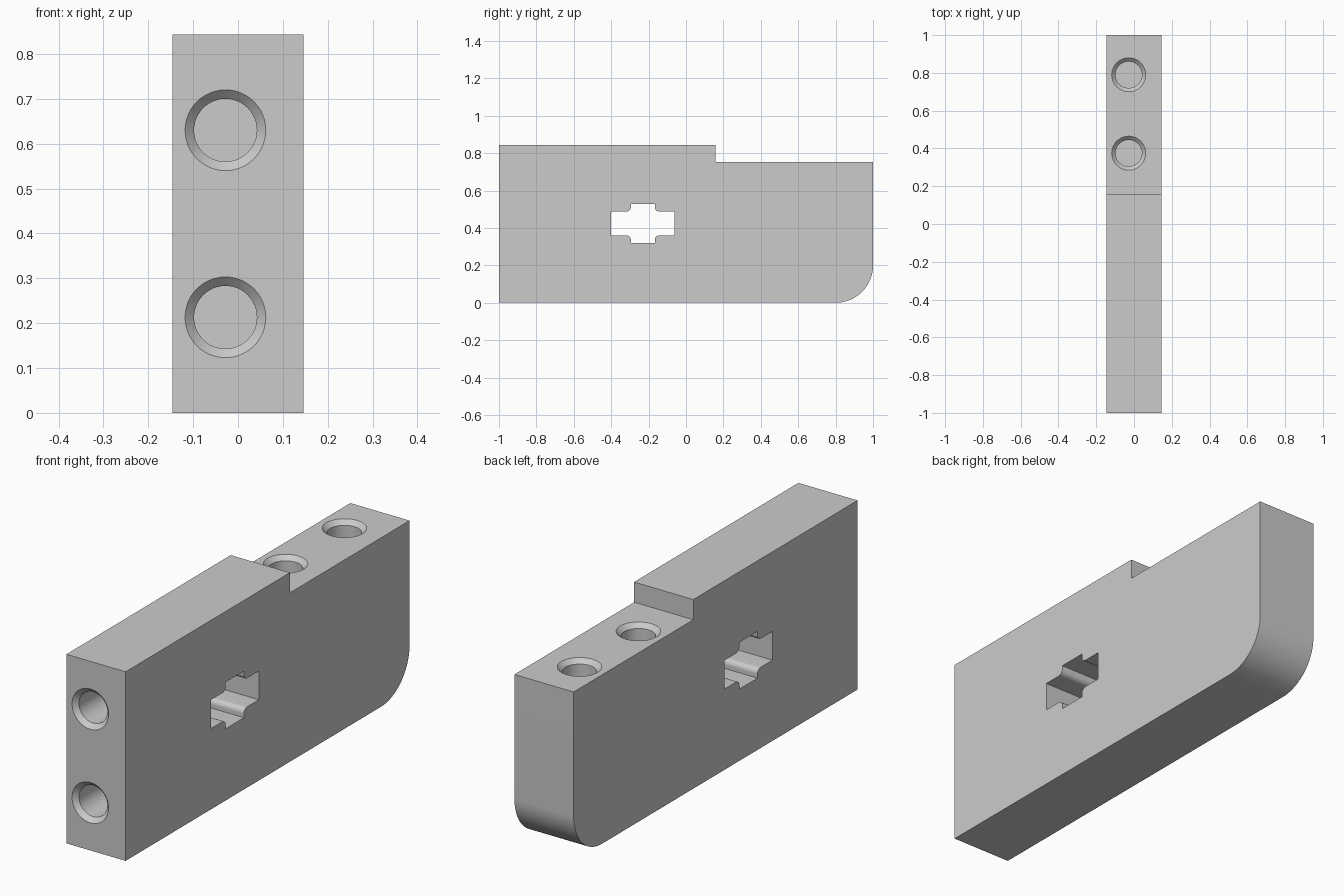
import bpy, bmesh, math
from mathutils import Matrix, Vector

cube = bpy.data.objects.get("Cube")
if cube:
    bpy.data.objects.remove(cube, do_unlink=True)

HALF_WIDTH = 0.146
HOLE_X = -0.028
FLOOR_DEPTH = 0.35

grey = bpy.data.materials.new("plain grey")
grey.use_nodes = True
grey.diffuse_color = (0.6, 0.6, 0.6, 1)
grey.node_tree.nodes["Principled BSDF"].inputs["Base Color"].default_value = (0.6, 0.6, 0.6, 1)


def finish(bm, name):
    bmesh.ops.recalc_face_normals(bm, faces=bm.faces)
    mesh = bpy.data.meshes.new(name)
    bm.to_mesh(mesh)
    bm.free()
    mesh.materials.append(grey)
    obj = bpy.data.objects.new(name, mesh)
    bpy.context.collection.objects.link(obj)
    return obj


def arc(cy, cz, r, start, end, steps):
    angles = [math.radians(start + (end - start) * i / steps) for i in range(steps + 1)]
    return [(cy + r * math.cos(a), cz + r * math.sin(a)) for a in angles]


def prism(name, profile, half):
    """Extrude a side profile of (y, z) points across x."""
    bm = bmesh.new()
    face = bm.faces.new([bm.verts.new((-half, y, z)) for y, z in profile])
    out = bmesh.ops.extrude_face_region(bm, geom=[face])
    moved = [g for g in out["geom"] if isinstance(g, bmesh.types.BMVert)]
    bmesh.ops.translate(bm, verts=moved, vec=(2 * half, 0, 0))
    return finish(bm, name)


def countersunk_cutter(name, mouth, inward):
    """Revolved cutter: chamfered mouth, straight bore, flat floor."""
    bm = bmesh.new()
    rings = []
    for r, d in ((0.1, -0.01), (0.07, 0.02), (0.07, FLOOR_DEPTH)):
        rings.append([bm.verts.new((x, y, d)) for x, y in arc(0, 0, r, 0, 360, 48)[:-1]])
    for a, b in zip(rings, rings[1:]):
        for i in range(48):
            j = (i + 1) % 48
            bm.faces.new((a[i], a[j], b[j], b[i]))
    bm.faces.new(rings[0])
    bm.faces.new(rings[-1])
    turn = Vector((0, 0, 1)).rotation_difference(Vector(inward)).to_matrix().to_4x4()
    bm.transform(Matrix.Translation(mouth) @ turn)
    return finish(bm, name)


# Stepped plate with one rounded lower corner
outline = [(-1, 0)] + arc(0.8, 0.2, 0.2, -90, 0, 24)
outline += [(1, 0.753), (0.157, 0.753), (0.157, 0.843), (-1, 0.843)]
plate = prism("stepped_plate", outline, HALF_WIDTH)

# Cross-shaped through slot: one quarter, mirrored around its centre
quarter = [(0.169, 0.064)] + arc(0.087, 0.087, 0.023, 270, 180, 8) + [(0.064, 0.104)]
cross = []
for sy, sz in ((1, 1), (-1, 1), (-1, -1), (1, -1)):
    points = quarter if sy * sz > 0 else quarter[::-1]
    cross += [(-0.231 + sy * y, 0.424 + sz * z) for y, z in points]
cutters = [prism("cross_cutter", cross, HALF_WIDTH + 0.05)]

# Countersunk holes in the front end and in the lowered top
for z in (0.213, 0.63):
    cutters.append(countersunk_cutter("front_hole_cutter", (HOLE_X, -1, z), (0, 1, 0)))
for y in (0.375, 0.79):
    cutters.append(countersunk_cutter("top_hole_cutter", (HOLE_X, y, 0.753), (0, 0, -1)))

# Cut, then discard the cutters
bpy.context.view_layer.objects.active = plate
for cutter in cutters:
    mod = plate.modifiers.new("cut", 'BOOLEAN')
    mod.operation = 'DIFFERENCE'
    mod.solver = 'EXACT'
    mod.object = cutter
    bpy.ops.object.modifier_apply(modifier=mod.name)
    bpy.data.objects.remove(cutter, do_unlink=True)

bpy.ops.object.select_all(action='DESELECT')
plate.select_set(True)
bpy.ops.object.shade_smooth_by_angle(angle=math.radians(30))
